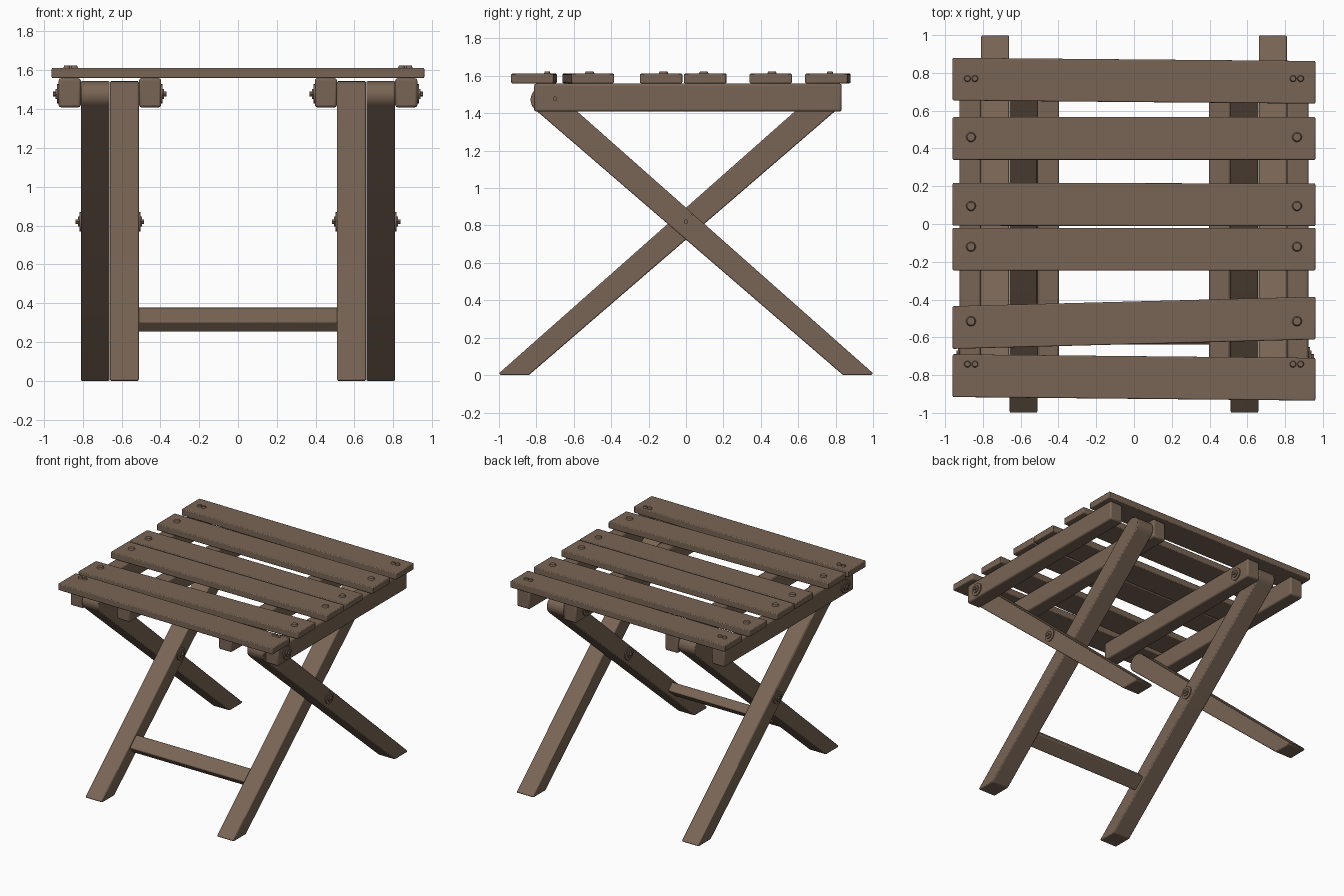
import bpy, bmesh, math
from mathutils import Matrix, Vector

if "Cube" in bpy.data.objects:
    bpy.data.objects.remove(bpy.data.objects["Cube"])

wood = bpy.data.materials.new("brown wood")
wood.diffuse_color = (0.19, 0.13, 0.09, 1)
wood.use_nodes = True
wood.node_tree.nodes["Principled BSDF"].inputs["Base Color"].default_value = wood.diffuse_color


def finish(bm, name, bevel=0.0, segments=2):
    bmesh.ops.recalc_face_normals(bm, faces=bm.faces)
    me = bpy.data.meshes.new(name)
    bm.to_mesh(me)
    bm.free()
    me.materials.append(wood)
    ob = bpy.data.objects.new(name, me)
    bpy.context.collection.objects.link(ob)
    if bevel:
        m = ob.modifiers.new("soft edges", 'BEVEL')
        m.width, m.segments = bevel, segments
        m.limit_method, m.angle_limit = 'ANGLE', math.radians(35)
    bpy.ops.object.select_all(action='DESELECT')
    ob.select_set(True)
    bpy.context.view_layer.objects.active = ob
    bpy.ops.object.shade_smooth_by_angle(angle=math.radians(30))
    return ob


def prism(name, outline, axis, depth, start, bevel):
    """Extrude a closed outline (list of Vectors) along an axis."""
    bm = bmesh.new()
    face = bm.faces.new([bm.verts.new(p + axis * start) for p in outline])
    new = bmesh.ops.extrude_face_region(bm, geom=[face])["geom"]
    bmesh.ops.translate(bm, vec=axis * depth,
                        verts=[v for v in new if isinstance(v, bmesh.types.BMVert)])
    return finish(bm, name, bevel)


def box(name, centre, size, bevel=0.012, tilt=0.0):
    bm = bmesh.new()
    mat = (Matrix.Translation(centre) @ Matrix.Rotation(tilt, 4, 'X')
           @ Matrix.Diagonal((*size, 1)))
    bmesh.ops.create_cube(bm, size=1, matrix=mat)
    return finish(bm, name, bevel)


def bolt(name, x, y, z, side):
    """Washer, hex nut and bolt tip pointing along side * x."""
    bm = bmesh.new()
    for r, n, length in ((0.05, 24, 0.008), (0.03, 6, 0.016), (0.012, 12, 0.028)):
        mat = (Matrix.Translation((x + side * (length / 2 - 0.002), y, z))
               @ Matrix.Rotation(math.pi / 2, 4, 'Y'))
        bmesh.ops.create_cone(bm, cap_ends=True, segments=n, radius1=r, radius2=r,
                              depth=length + 0.004, matrix=mat)
    return finish(bm, name)


def screw(name, x, y, r):
    bm = bmesh.new()
    bmesh.ops.create_cone(bm, cap_ends=True, segments=20, radius1=r, radius2=r * 0.75,
                          depth=0.014, matrix=Matrix.Translation((x, y, 1.617)))
    return finish(bm, name)


X = Vector((1, 0, 0))
TILT = math.radians(40.7)


def leg_outline(flip):
    """Side profile: foot cut flat on the ground, rounded top."""
    pts = [(-0.84, 0.0), (-0.992, 0.0), (-1.0, 0.01)]
    for i in range(13):
        a = TILT + math.pi / 2 - math.pi * i / 12
        pts.append((0.76 + 0.071 * math.cos(a), 1.473 + 0.071 * math.sin(a)))
    return [Vector((0, flip * y, z)) for y, z in pts]


for side, label in ((-1, "left"), (1, "right")):
    # crossed legs: outer pair leans to the front, inner pair to the back
    for name, flip, x in (("outer_leg", -1, 0.735), ("inner_leg", 1, 0.585)):
        prism(f"{name}_{label}", leg_outline(flip), X, 0.148, side * x - 0.074, 0.01)
    # seat rails on either side of the legs
    for name, x in (("outer_rail", 0.867), ("inner_rail", 0.453)):
        box(f"{name}_{label}", (side * x, 0.01, 1.484), (0.114, 1.645, 0.15))
    # pivot bolts at the leg crossing and the rail ends
    bolt(f"leg_bolt_outer_{label}", side * 0.809, 0, 0.82, side)
    bolt(f"leg_bolt_inner_{label}", side * 0.511, 0, 0.82, -side)
    bolt(f"rail_bolt_outer_{label}", side * 0.924, -0.7, 1.478, side)
    bolt(f"rail_bolt_inner_{label}", side * 0.396, 0.7, 1.478, -side)

# stretcher between the inner legs
box("stretcher", (0, -0.575, 0.315), (1.04, 0.115, 0.073), 0.008, TILT)

# seat slats: centre y at the left and right ends, screw y, two screws or one
slats = [(0.767, 0.75, 0.77, True), (0.453, 0.453, 0.46, False),
         (0.104, 0.102, 0.095, False), (-0.133, -0.133, -0.12, False),
         (-0.548, -0.498, -0.515, False), (-0.803, -0.822, -0.742, True)]
for i, (yl, yr, ys, double) in enumerate(slats, 1):
    h = 0.113
    outline = [Vector((-0.96, yl - h, 0)), Vector((0.96, yr - h, 0)),
               Vector((0.96, yr + h, 0)), Vector((-0.96, yl + h, 0))]
    prism(f"slat_{i}", outline, Vector((0, 0, 1)), 0.052, 1.56, 0.006)
    for side in (-1, 1):
        for x in ((0.842, 0.882) if double else (0.863,)):
            screw(f"screw_{i}", side * x, ys, 0.018 if double else 0.027)
